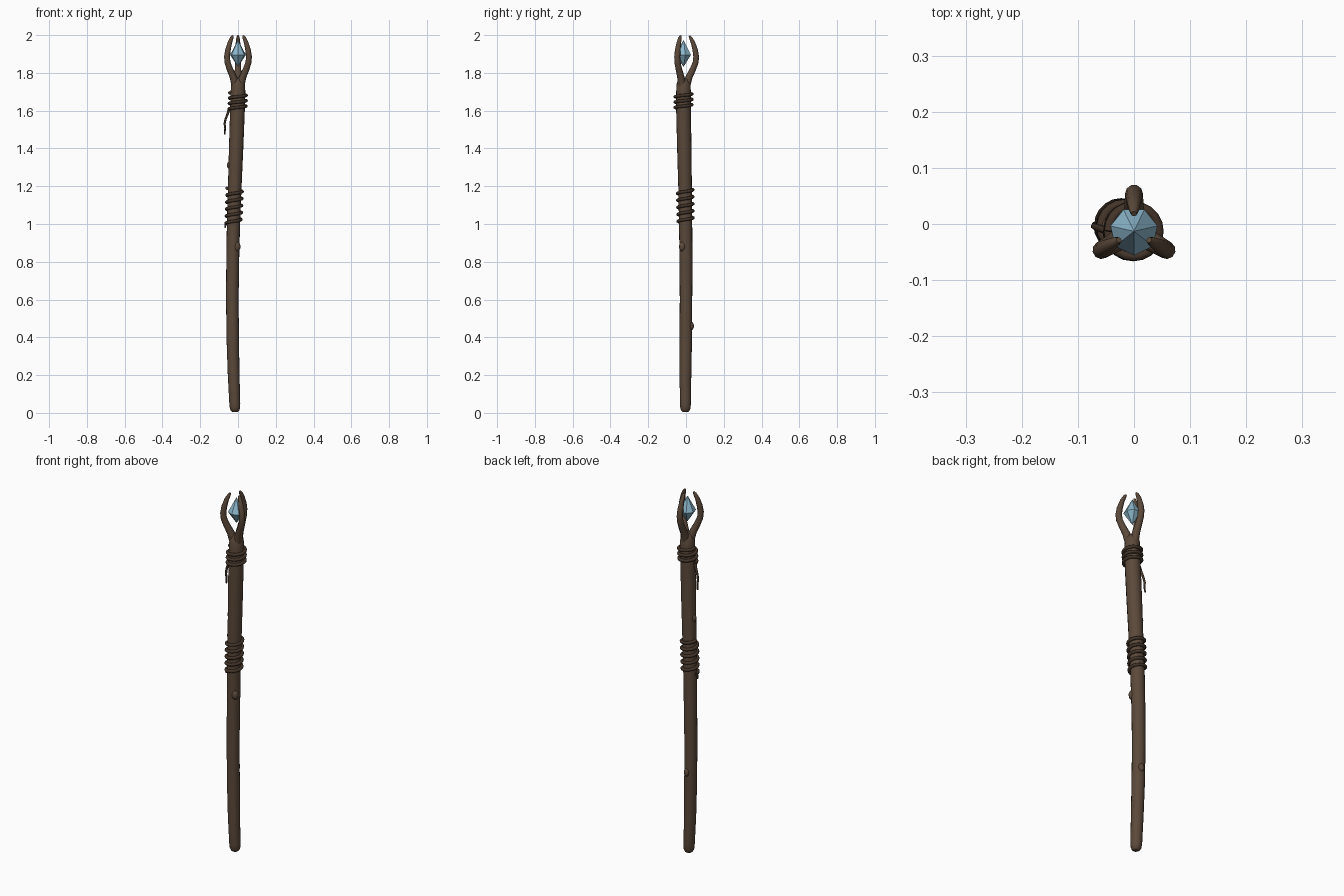
import bpy, bmesh, math
from mathutils import Vector

if "Cube" in bpy.data.objects:
    bpy.data.objects.remove(bpy.data.objects["Cube"])


def material(name, rgb):
    m = bpy.data.materials.new(name)
    m.diffuse_color = (*rgb, 1)
    m.use_nodes = True
    m.node_tree.nodes["Principled BSDF"].inputs["Base Color"].default_value = m.diffuse_color
    return m


WOOD = material("wood", (0.105, 0.066, 0.042))
CORD = material("cord", (0.055, 0.034, 0.022))
CRYSTAL = material("crystal", (0.26, 0.47, 0.60))


def tube(name, pts, mat, sides=12):
    """Sweep a round section along (x, y, z, radius) points."""
    cu = bpy.data.curves.new(name, 'CURVE')
    cu.dimensions = '3D'
    cu.bevel_depth = 1
    cu.bevel_resolution = sides // 2 - 2
    cu.use_fill_caps = True
    sp = cu.splines.new('POLY')
    sp.points.add(len(pts) - 1)
    for p, (x, y, z, r) in zip(sp.points, pts):
        p.co = (x, y, z, 1)
        p.radius = r
    sp.use_smooth = True
    ob = bpy.data.objects.new(name, cu)
    ob.data.materials.append(mat)
    bpy.context.collection.objects.link(ob)
    return ob


# Gently bowed shaft with rounded ends
SHAFT = [
    (-0.015, -0.003, 0.004, 0.012), (-0.015, -0.003, 0.010, 0.021),
    (-0.016, -0.003, 0.024, 0.027), (-0.017, -0.003, 0.05, 0.029),
    (-0.023, -0.003, 0.2, 0.031), (-0.028, -0.001, 0.4, 0.033),
    (-0.030, 0.0, 0.6, 0.033), (-0.028, 0.0, 0.8, 0.034),
    (-0.024, -0.002, 1.0, 0.035), (-0.017, -0.005, 1.2, 0.036),
    (-0.010, -0.009, 1.4, 0.038), (-0.003, -0.013, 1.6, 0.039),
    (0.0, -0.013, 1.70, 0.039), (0.0, -0.013, 1.745, 0.036),
    (0.0, -0.013, 1.765, 0.027), (0.0, -0.013, 1.775, 0.012)]
tube("shaft", SHAFT, WOOD, 16)


def shaft_at(z):
    for a, b in zip(SHAFT, SHAFT[1:]):
        if a[2] <= z <= b[2]:
            return Vector(a).lerp(Vector(b), (z - a[2]) / (b[2] - a[2]))


# Three claw prongs: (distance from axis, height, thickness)
PRONG = [(0.010, 1.71, 0.022), (0.018, 1.745, 0.022), (0.030, 1.78, 0.019),
         (0.050, 1.82, 0.017), (0.064, 1.855, 0.016), (0.067, 1.885, 0.016),
         (0.062, 1.92, 0.015), (0.050, 1.96, 0.012), (0.038, 1.985, 0.009),
         (0.031, 1.997, 0.005)]
for i in range(3):
    a = math.radians(90 + 120 * i)
    tube(f"prong_{i + 1}", [(d * math.cos(a), -0.013 + d * math.sin(a), z, r)
                            for d, z, r in PRONG], WOOD, 10)


# Cord wrappings follow the shaft
def wrap(name, z0, z1, turns, start, gap, r=0.0085):
    n = turns * 20
    pts = []
    for i in range(n + 1):
        z = z0 + (z1 - z0) * i / n
        c = shaft_at(z)
        a = start + 2 * math.pi * turns * i / n
        d = c.w + gap
        pts.append((c.x + d * math.cos(a), c.y + d * math.sin(a), z, r))
    tube(name, pts, CORD, 8)


wrap("lower_wrap", 1.005, 1.19, 5, math.pi, 0.005)
wrap("upper_wrap", 1.61, 1.695, 3, math.pi, 0.006)

# Loose cord ends
tube("hanging_cord", [(-0.046, -0.013, 1.612, 0.008), (-0.054, -0.010, 1.585, 0.007),
                      (-0.066, -0.006, 1.555, 0.006), (-0.071, -0.004, 1.53, 0.006),
                      (-0.068, -0.003, 1.505, 0.005), (-0.071, 0.0, 1.475, 0.004)], CORD, 8)
tube("lower_cord_end", [(-0.062, -0.002, 1.006, 0.008), (-0.066, -0.004, 0.995, 0.006),
                        (-0.069, -0.006, 0.98, 0.004)], CORD, 8)

# Bark knots
for i, (z, deg, r) in enumerate([(0.46, 80, 0.018), (0.88, -40, 0.020), (1.31, 175, 0.016)]):
    c = shaft_at(z)
    a = math.radians(deg)
    d = c.w - 0.006
    bpy.ops.mesh.primitive_uv_sphere_add(
        segments=12, ring_count=8, radius=r,
        location=(c.x + d * math.cos(a), c.y + d * math.sin(a), z))
    ob = bpy.context.object
    ob.name = f"knot_{i + 1}"
    ob.scale = (0.9, 0.9, 1.3)
    ob.data.materials.append(WOOD)
    bpy.ops.object.shade_smooth()

# Faceted crystal: seven-sided double pyramid
bm = bmesh.new()
top = bm.verts.new((0, -0.013, 1.975))
low = bm.verts.new((0, -0.013, 1.832))
ring = [bm.verts.new((0.043 * math.cos(t), -0.013 + 0.043 * math.sin(t), 1.895))
        for t in (math.radians(13 + 360 / 7 * k) for k in range(7))]
for a, b in zip(ring, ring[1:] + ring[:1]):
    bm.faces.new((a, b, top))
    bm.faces.new((b, a, low))
me = bpy.data.meshes.new("crystal")
bm.to_mesh(me)
bm.free()
me.materials.append(CRYSTAL)
bpy.context.collection.objects.link(bpy.data.objects.new("crystal", me))
